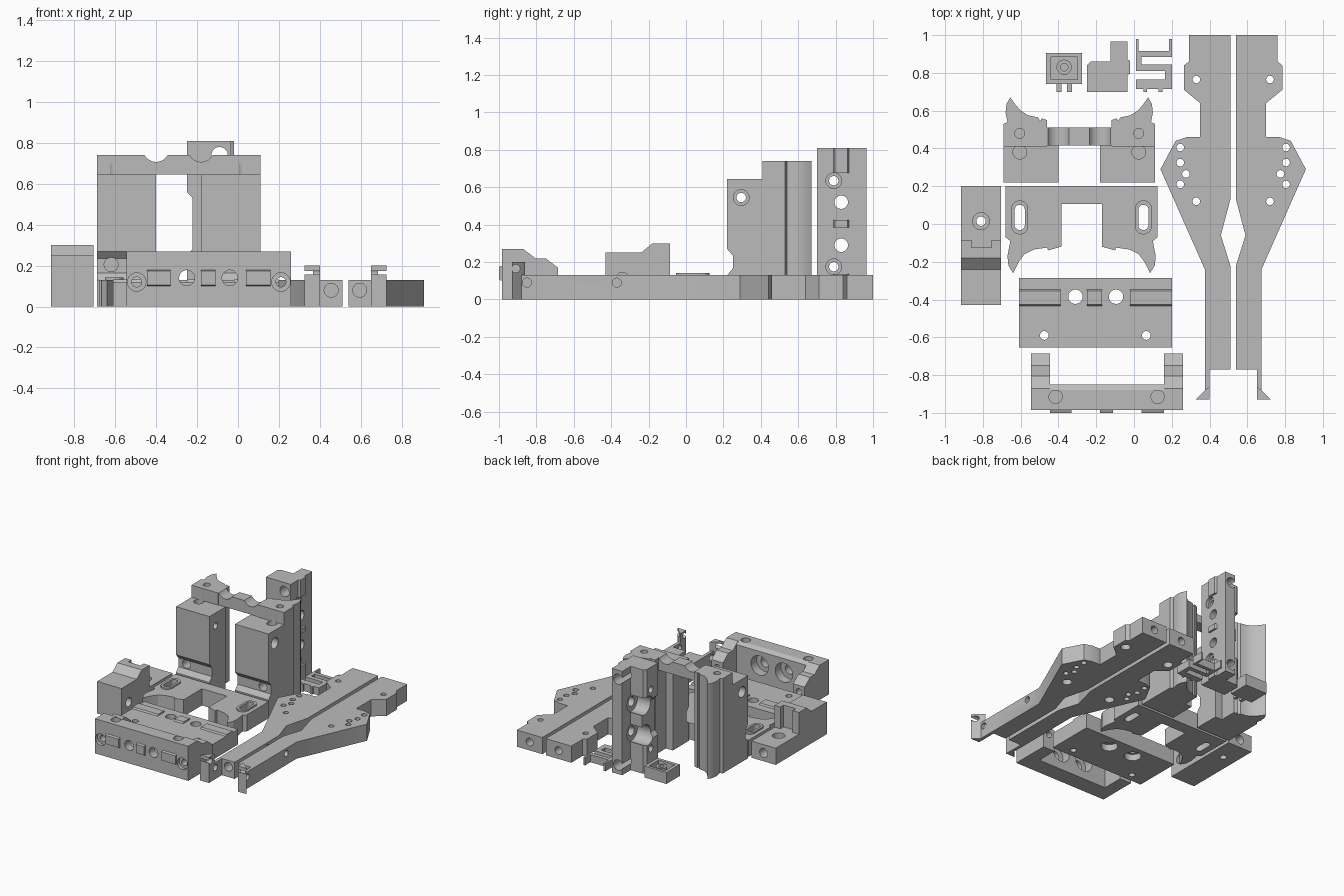
import bpy, bmesh, math
from mathutils import Matrix

grey = bpy.data.materials.new("plain_grey")
grey.diffuse_color = (0.50, 0.50, 0.50, 1)


def prism(name, pts, axis, lo, hi):
    """Extrude a profile. axis z: (x, y), axis y: (x, z), axis x: (y, z)."""
    place = {'x': lambda u, v, w: (w, u, v), 'y': lambda u, v, w: (u, w, v),
             'z': lambda u, v, w: (u, v, w)}[axis]
    bm = bmesh.new()
    a = [bm.verts.new(place(u, v, lo)) for u, v in pts]
    b = [bm.verts.new(place(u, v, hi)) for u, v in pts]
    bm.faces.new(a)
    bm.faces.new(b)
    n = len(pts)
    for i in range(n):
        bm.faces.new((a[i], a[(i + 1) % n], b[(i + 1) % n], b[i]))
    bmesh.ops.recalc_face_normals(bm, faces=bm.faces)
    me = bpy.data.meshes.new(name)
    bm.to_mesh(me)
    bm.free()
    me.materials.append(grey)
    ob = bpy.data.objects.new(name, me)
    bpy.context.collection.objects.link(ob)
    return ob


def box(name, x0, x1, y0, y1, z0, z1):
    return prism(name, [(x0, y0), (x1, y0), (x1, y1), (x0, y1)], 'z', z0, z1)


def rod(axis, u, v, r, lo, hi, name="cutter", stretch=0):
    """Cylinder along an axis; stretch makes it a slot along v."""
    pts = []
    for i in range(32):
        t = (i + 0.5) * math.tau / 32
        s = stretch if math.sin(t) > 0 else -stretch
        pts.append((u + r * math.cos(t), v + r * math.sin(t) + s))
    return prism(name, pts, axis, lo, hi)


def boolean(ob, tools, op='DIFFERENCE'):
    for t in tools:
        m = ob.modifiers.new("b", 'BOOLEAN')
        m.operation, m.solver, m.object = op, 'EXACT', t
        dg = bpy.context.evaluated_depsgraph_get()
        me = bpy.data.meshes.new_from_object(ob.evaluated_get(dg))
        ob.modifiers.clear()
        ob.data = me
        bpy.data.objects.remove(t)
    return ob


def mirror_copy(ob, name, cx):
    me = ob.data.copy()
    me.transform(Matrix.Translation((2 * cx, 0, 0)) @ Matrix.Scale(-1, 4, (1, 0, 0)))
    me.flip_normals()
    new = bpy.data.objects.new(name, me)
    bpy.context.collection.objects.link(new)
    return new


def flip(pts, cx):
    return [(2 * cx - u, v) for u, v in reversed(pts)]


# Chassis halves with end flange
FX = 0.525
half = prism("chassis_right", [
    (0.54, 1), (0.76, 1), (0.76, 0.86), (0.785, 0.84), (0.785, 0.71), (0.70, 0.64),
    (0.70, 0.46), (0.77, 0.46), (0.83, 0.44), (0.91, 0.29), (0.675, -0.24),
    (0.675, -0.77), (0.54, -0.77), (0.54, -0.22), (0.59, -0.06), (0.54, 0.13)], 'z', 0, 0.13)
flange = prism("flange", [(0.65, -0.86), (0.675, -0.88), (0.725, -0.93), (0.65, -0.93)], 'z', 0, 0.2)
boolean(half, [box("tab", 0.65, 0.675, -0.88, -0.76, 0, 0.13), flange], 'UNION')
holes = [rod('z', x, y, 0.02, -0.1, 0.3) for x, y in
         [(0.72, 0.765), (0.775, 0.265), (0.805, 0.405), (0.805, 0.325), (0.805, 0.21), (0.72, 0.12)]]
holes += [rod('z', x, y, 0.035, -0.1, 0.04) for x, y in [(0.72, 0.765), (0.72, 0.12)]]
holes += [rod('x', y, 0.09, 0.024, 0.5, 1) for y in (-0.85, -0.37)]
holes += [rod('x', -0.91, 0.165, 0.022, 0.5, 1), rod('y', 0.595, 0.08, 0.034, -0.9, -0.6),
          rod('y', 0.65, 0.065, 0.03, 0.9, 1.1)]
boolean(half, holes)
mirror_copy(half, "chassis_left", FX)


def ribs(name, axis, c, w, spans, base, top):
    """Raised rail pieces with bevelled sides; axis is the face direction."""
    for i, (a, b) in enumerate(spans):
        prof = [(c - w, base), (c - w * 0.8, top), (c + w * 0.8, top), (c + w, base)]
        if axis == 'z':
            prism(f"{name}_{i}", prof, 'x', a, b)
        elif axis == 'y':
            prism(f"{name}_{i}", [(v, u) for u, v in prof], 'x', a, b)
        else:
            prism(f"{name}_{i}", [(v, u) for u, v in prof], 'z', a, b)


# Bumper: body, two arms, front rail
bumper = prism("bumper", [(-0.985, 0), (-0.985, 0.27), (-0.88, 0.27), (-0.85, 0.25), (-0.85, 0)],
               'x', -0.545, 0.26)
arm = [(-0.9, 0), (-0.9, 0.27), (-0.87, 0.27), (-0.805, 0.22), (-0.75, 0.22), (-0.685, 0.17), (-0.685, 0)]
boolean(bumper, [prism("arm", arm, 'x', -0.545, -0.445), prism("arm", arm, 'x', 0.16, 0.26)], 'UNION')
cuts = []
for x in (-0.25, -0.04):
    cuts += [rod('y', x, 0.14, 0.038, -1.1, -0.8), rod('y', x, 0.14, 0.075, -0.92, -0.8)]
for x in (-0.415, 0.125):
    cuts.append(rod('z', x, -0.915, 0.035, 0.2, 0.4))
for x in (-0.495, 0.21):
    cuts += [rod('y', x, 0.12, 0.045, -1.1, -0.96), rod('y', x, 0.12, 0.024, -1.1, -0.6)]
boolean(bumper, cuts)
ribs("bumper_rail", 'y', 0.14, 0.042, [(-0.445, -0.33), (-0.18, -0.11), (0.04, 0.16)], -0.98, -1.0)

# Flat plate with top rail
plate = box("flat_plate", -0.61, 0.2, -0.655, -0.285, 0, 0.12)
cuts = []
for x in (-0.31, -0.095):
    cuts += [rod('z', x, -0.385, 0.038, -0.1, 0.3), rod('z', x, -0.385, 0.06, -0.1, 0.05)]
cuts += [rod('z', x, -0.59, 0.023, -0.1, 0.3) for x in (-0.475, 0.065)]
boolean(plate, cuts)
ribs("plate_rail", 'z', -0.39, 0.045, [(-0.61, -0.39), (-0.25, -0.17), (-0.02, 0.2)], 0.118, 0.132)

# Upright bracket, L-shaped in plan, with side rail
post = prism("upright_bracket", [
    (-0.25, 0.70), (-0.035, 0.70), (-0.035, 0.965), (-0.125, 0.965), (-0.125, 0.86),
    (-0.23, 0.86), (-0.25, 0.84)], 'z', 0, 0.81)
cuts = [prism("pocket", [(-0.3, 0.25), (-0.25, 0.25), (-0.222, 0.28), (-0.222, 0.53),
                         (-0.25, 0.56), (-0.3, 0.56)], 'y', 0.6, 1)]
for z in (0.52, 0.29):
    cuts += [rod('x', 0.83, z, 0.036, -0.4, 0.1), rod('x', 0.83, z, 0.075, -0.4, -0.11)]
for z in (0.635, 0.175):
    cuts += [rod('x', 0.79, z, 0.042, -0.06, 0.1), rod('x', 0.79, z, 0.025, -0.4, 0.1)]
for z in (0.74, 0.07):
    cuts.append(rod('y', -0.09, z, 0.04, 0.6, 1.1))
boolean(post, cuts)
ribs("bracket_rail", 'x', 0.83, 0.042, [(0, 0.135), (0.385, 0.425), (0.675, 0.81)], -0.037, -0.02)

# Towers: front block plus tall horned column, joined by a bridge
TX = -0.29
tower = prism("tower_left", [(0.22, 0), (0.22, 0.13), (0.25, 0.165), (0.25, 0.235), (0.22, 0.27),
                             (0.22, 0.645), (0.42, 0.645), (0.42, 0)], 'x', -0.69, -0.4)
horn = [(-0.69, 0.41), (-0.46, 0.41), (-0.46, 0.55), (-0.49, 0.56), (-0.495, 0.545), (-0.51, 0.565),
        (-0.56, 0.575), (-0.60, 0.60), (-0.63, 0.635), (-0.655, 0.67), (-0.675, 0.635),
        (-0.68, 0.59), (-0.67, 0.54), (-0.69, 0.53)]
boolean(tower, [prism("horn", horn, 'z', 0, 0.74)], 'UNION')
boolean(tower, [rod('z', -0.605, 0.38, 0.036, 0.55, 0.7), rod('z', -0.605, 0.48, 0.026, 0.4, 0.9),
                rod('x', 0.295, 0.545, 0.042, -0.75, -0.64), rod('x', 0.295, 0.545, 0.025, -0.8, -0.3),
                rod('y', -0.62, 0.205, 0.034, 0.1, 0.38)])
mirror_copy(tower, "tower_right", TX)
bridge = box("bridge", -0.465, -0.115, 0.415, 0.51, 0.645, 0.74)
boolean(bridge, [rod('y', -0.40, 0.772, 0.065, 0.3, 0.6), rod('y', -0.18, 0.772, 0.065, 0.3, 0.6)])

# Arched plate with curved horns and two slots
AX = -0.2775
side = [(-0.385, 0.105), (-0.385, -0.12), (-0.455, -0.14), (-0.46, -0.125), (-0.53, -0.135),
        (-0.58, -0.16), (-0.61, -0.20), (-0.64, -0.26), (-0.665, -0.22), (-0.67, -0.17),
        (-0.655, -0.09), (-0.68, -0.07), (-0.68, 0.2)]
arch = prism("arched_plate", side + flip(side, AX), 'z', 0, 0.13)
collars = [rod('z', x, 0.035, 0.045, 0.05, 0.142, stretch=0.045) for x in (-0.605, 0.05)]
boolean(arch, collars, 'UNION')
boolean(arch, [rod('z', x, 0.035, 0.027, -0.1, 0.3, stretch=0.04) for x in (-0.605, 0.05)])

# Stepped block
block = prism("stepped_block", [(-0.43, 0), (-0.43, 0.25), (-0.24, 0.25), (-0.18, 0.30), (-0.085, 0.30),
                                (-0.085, 0.13), (0.2, 0.13), (0.2, 0)], 'x', -0.915, -0.705)
boolean(block, [box("notch", -0.86, -0.755, -0.125, 0, 0.13, 0.4),
                rod('z', -0.81, 0.015, 0.045, 0.09, 0.3), rod('z', -0.81, 0.015, 0.025, -0.1, 0.3),
                rod('x', -0.34, 0.11, 0.035, -0.8, -0.6), rod('y', -0.81, 0.065, 0.035, 0.1, 0.3)])

# Small tray with central boss and prongs
tray = box("small_tray", -0.465, -0.275, 0.74, 0.905, 0, 0.09)
boolean(tray, [box("hollow", -0.44, -0.3, 0.765, 0.885, 0.04, 0.2)])
boss = rod('z', -0.37, 0.83, 0.04, 0.03, 0.085, "tray_boss")
boolean(boss, [rod('z', -0.37, 0.83, 0.02, 0.045, 0.2)])
for i, x in enumerate((-0.41, -0.355)):
    box(f"tray_prong_{i}", x, x + 0.026, 0.70, 0.745, 0, 0.04)

# Spring clip, S-shaped
prism("spring_clip", [
    (0.01, 0.98), (0.01, 0.81), (0.165, 0.81), (0.165, 0.765), (0.01, 0.765), (0.01, 0.715),
    (0.05, 0.715), (0.05, 0.70), (0.07, 0.70), (0.07, 0.715), (0.13, 0.715), (0.13, 0.70),
    (0.15, 0.70), (0.15, 0.715), (0.2, 0.715), (0.2, 0.845), (0.04, 0.845), (0.04, 0.885),
    (0.2, 0.885), (0.2, 0.98), (0.185, 0.98), (0.185, 0.915), (0.025, 0.915), (0.025, 0.98)],
    'z', 0, 0.06)

# Smooth round walls, keep edges sharp
for ob in bpy.data.objects:
    ob.select_set(True)
    bpy.context.view_layer.objects.active = ob
bpy.ops.object.shade_smooth_by_angle(angle=math.radians(25))
